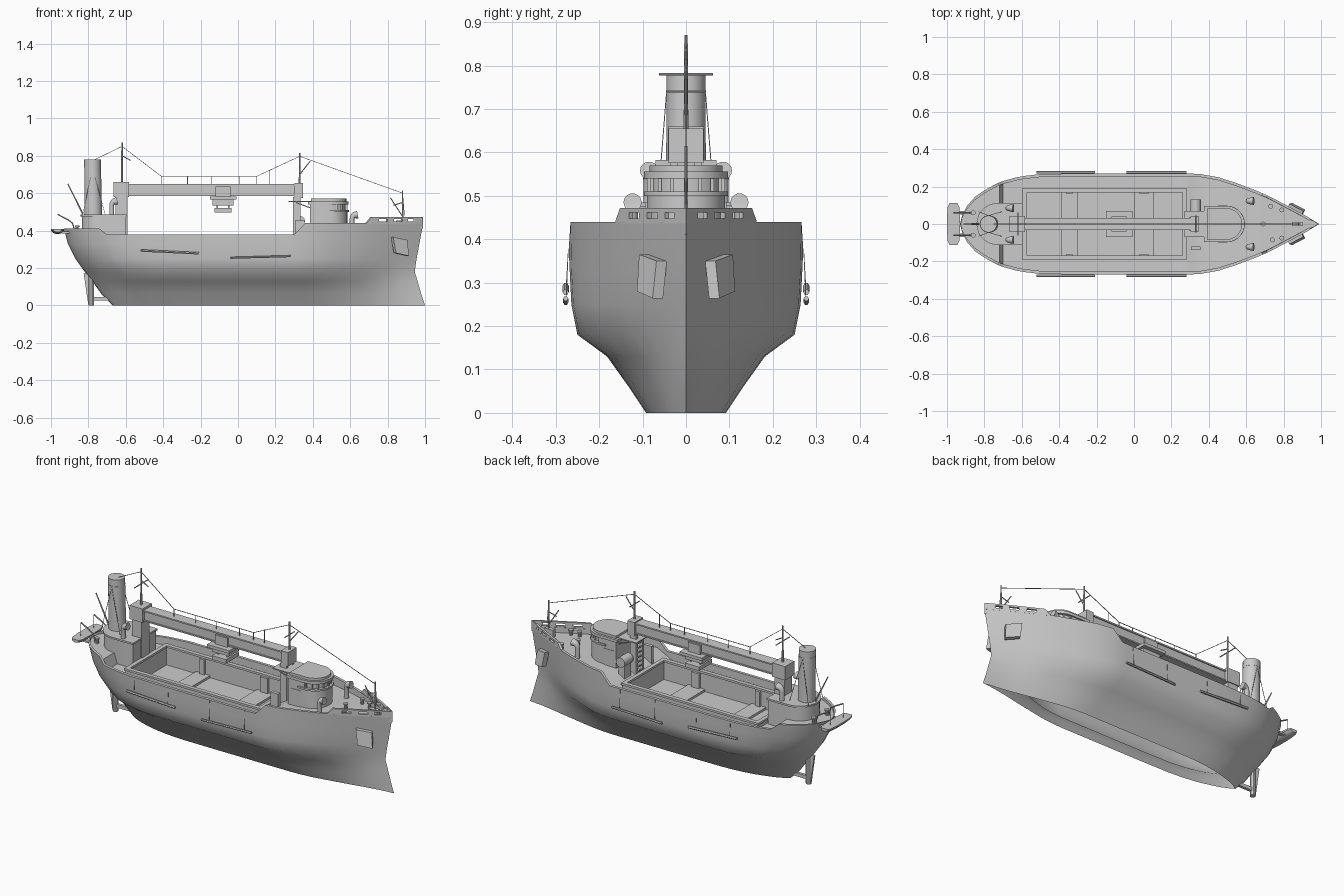
import bpy, bmesh, math
from mathutils import Vector as V

if "Cube" in bpy.data.objects:
    bpy.data.objects.remove(bpy.data.objects["Cube"])


def finish(name, bm, mirror=False, smooth=True, angle=30):
    bmesh.ops.remove_doubles(bm, verts=bm.verts, dist=1e-5)
    bmesh.ops.dissolve_degenerate(bm, edges=bm.edges, dist=1e-5)
    bmesh.ops.recalc_face_normals(bm, faces=bm.faces)
    me = bpy.data.meshes.new(name)
    bm.to_mesh(me)
    bm.free()
    ob = bpy.data.objects.new(name, me)
    bpy.context.collection.objects.link(ob)
    if smooth:
        bpy.ops.object.select_all(action='DESELECT')
        ob.select_set(True)
        bpy.context.view_layer.objects.active = ob
        bpy.ops.object.shade_smooth_by_angle(angle=math.radians(angle))
    if mirror:
        ob.modifiers.new("mirror", 'MIRROR').use_axis = (False, True, False)
    return ob


def prism(bm, pts, z0, z1):
    lo = [bm.verts.new((x, y, z0)) for x, y in pts]
    hi = [bm.verts.new((x, y, z1)) for x, y in pts]
    bm.faces.new(lo)
    bm.faces.new(hi)
    for i in range(len(pts)):
        j = i - 1
        bm.faces.new((lo[j], lo[i], hi[i], hi[j]))


def box(bm, x0, x1, y0, y1, z0, z1):
    prism(bm, [(x0, y0), (x1, y0), (x1, y1), (x0, y1)], z0, z1)


def slab(bm, pts, vec):
    """Thicken a polygon along vec."""
    f = bm.faces.new([bm.verts.new(p) for p in pts])
    r = bmesh.ops.extrude_face_region(bm, geom=[f], use_keep_orig=True)
    bmesh.ops.translate(bm, vec=vec, verts=[v for v in r['geom'] if isinstance(v, bmesh.types.BMVert)])


def tube(bm, pts, radii, n=8):
    """Sweep an n-sided ring along pts."""
    pts = [V(p) for p in pts]
    if not isinstance(radii, (list, tuple)):
        radii = [radii] * len(pts)
    rings = []
    for i, p in enumerate(pts):
        d = (pts[min(i + 1, len(pts) - 1)] - pts[max(i - 1, 0)]).normalized()
        u = d.cross(V((1, 0, 0)) if abs(d.y) > .9 else V((0, 1, 0))).normalized()
        w = d.cross(u)
        rings.append([bm.verts.new(p + (u * math.cos(a) + w * math.sin(a)) * radii[i])
                      for a in [2 * math.pi * (k + .5) / n for k in range(n)]])
    bm.faces.new(rings[0])
    bm.faces.new(rings[-1])
    for a, b in zip(rings, rings[1:]):
        for k in range(n):
            bm.faces.new((a[k - 1], a[k], b[k], b[k - 1]))


def u_shape(x0, xc, r, n=14):
    """Plan outline with a square end at x0 and a round end about xc."""
    arc = [(xc + r * math.cos(a), r * math.sin(a))
           for a in [-math.pi / 2 + math.pi * k / n for k in range(n + 1)]]
    return [(x0, -r)] + arc + [(x0, r)]


# Hull: half lofted from waterlines (open below), then rail, bulwark and deck; mirrored
outline = [(-.93, 0), (-.918, .05), (-.89, .10), (-.85, .145), (-.8, .18), (-.74, .213), (-.72, .222),
           (-.70, .23), (-.63, .249), (-.585, .257), (-.5, .267), (-.3, .27), (0, .27), (.2, .27),
           (.27, .27), (.30, .27), (.36, .266), (.45, .25), (.55, .218), (.65, .18),
           (.72, .15), (.8, .108), (.9, .055), (.99, 0)]
lines = [(0, -.67, 1.0, .092, 1.5), (.06, -.73, .98, .132, 1.4), (.13, -.78, .96, .182, 1.3),
         (.18, -.82, .945, .25, 1.25), (.25, -.87, .955, .264, 1.12), (.33, -.91, .97, .268, 1.05)]
HX0, HX1, HY = -.585, .27, .18


def lerp(table, x):
    for (a, p), (b, q) in zip(table, table[1:]):
        if x <= b:
            return p + (q - p) * max(0, x - a) / (b - a)
    return table[-1][1]


def sheer(x):
    return lerp([(-.74, .41), (-.70, .378), (.30, .378), (.36, .44)], x)


def deck_z(x):
    return lerp([(-.72, .395), (-.70, .335), (.27, .335), (.36, .385), (.72, .41)], x)


bm = bmesh.new()
rows = []
for x, y in outline:
    t = (x + .93) / 1.92
    row = [(xs + t * (xb - xs), w * (y / .27) ** p, z) for z, xs, xb, w, p in lines]
    yi, dz = max(0, y - .016), deck_z(x)
    row += [(x, y, sheer(x)), (x, yi, sheer(x)), (x, yi, dz), (x, min(HY, yi), dz), (x, 0, dz)]
    rows.append([bm.verts.new(c) for c in row])
for i in range(len(rows) - 1):
    a, b = rows[i], rows[i + 1]
    in_hold = HX0 - .001 < outline[i][0] and outline[i + 1][0] < HX1 + .001
    for k in range(len(a) - 1):
        if not (in_hold and k == len(a) - 2):
            bm.faces.new((a[k], b[k], b[k + 1], a[k + 1]))
hull = finish("hull", bm, True, angle=48)
for e in hull.data.edges:  # crisp stem
    if all(abs(hull.data.vertices[v].co.y) < 1e-5 and hull.data.vertices[v].co.x > .9 for v in e.vertices):
        e.use_edge_sharp = True

# Cargo hold: floor, coaming walls, rim and cross frames
bm = bmesh.new()
box(bm, HX0, HX1, -HY, HY, .245, .255)
for z0, z1, o in ((.25, .37, .006), (.358, .37, .012)):
    for s in (-1, 1):
        box(bm, HX0 - o, HX1 + o, s * HY - o, s * HY + o, z0, z1)
    for x in (HX0, HX1):
        box(bm, x - o, x + o, -HY, HY, z0, z1)
for x0, x1 in ((-.39, -.30), (0, .107)):
    box(bm, x0, x1, -HY, HY, .25, .268)
    for s in (-1, 1):
        box(bm, x0 + .03, x1 - .03, s * .17 - .01, s * .17 + .01, .255, .355)
finish("cargo_hold", bm, smooth=False)

# Slotted bow bulwark
bm = bmesh.new()
xs = (.69, .715, .755, .80, .835, .88, .91, .945, .99)
for i, (xa, xb) in enumerate(zip(xs, xs[1:])):
    ya, yb = lerp(outline, xa), lerp(outline, xb)
    top_a = .441 if i == 0 else .472
    slot = i in (2, 4, 6)
    for lo, ha, hb in (((.436, .448, .448), (.462, .472, .472)) if slot else ((.436, top_a, .472),)):
        slab(bm, [(xa, ya, lo), (xb, yb, lo), (xb, yb, hb), (xa, ya, ha)], (-.008, -min(.01, .6 * yb), 0))
finish("bow_bulwark", bm, True, False)

# Rudder and heel bar
bm = bmesh.new()
box(bm, -.78, -.66, -.008, .008, .025, .045)
tube(bm, [(-.785, 0, 0), (-.785, 0, .2)], .015, 8)
slab(bm, [(x, -.006, z) for x, z in ((-.80, 0), (-.78, 0), (-.765, .19), (-.825, .17))], (0, .012, 0))
finish("rudder", bm)

# Side fenders with hanging ropes
bm = bmesh.new()
for x0, x1, z0, z1, r in ((-.52, -.21, .293, .278, .007), (-.04, .28, .254, .263, .006)):
    tube(bm, [(x0, .277, z0), (x1, .277, z1)], r, 6)
    for t in (.15, .85):
        x = x0 + t * (x1 - x0)
        tube(bm, [(x, .276, z0 + t * (z1 - z0)), (x, .271, .378)], .001, 4)
finish("side_fenders", bm, True)

# Anchor plates on the bow
bm = bmesh.new()
slab(bm, [(.845, .113, .28), (.915, .077, .264), (.905, .068, .35), (.83, .108, .365)], (-.012, -.024, 0))
finish("anchor_plates", bm, True, False)

# Aft deckhouse and funnel
bm = bmesh.new()
prism(bm, [(-x, y) for x, y in u_shape(.60, .73, .105)], .33, .475)
prism(bm, [(-x, y) for x, y in u_shape(.595, .73, .112)], .475, .485)
finish("aft_deckhouse", bm)
bm = bmesh.new()
tube(bm, [(-.773, 0, .48), (-.778, 0, .777), (-.778, 0, .78), (-.778, 0, .779), (-.778, 0, .70)],
     [.047, .045, .045, .039, .037], 20)
tube(bm, [(-.778, 0, .738), (-.778, 0, .742)], .0465, 20)
for s in (-1, 1):
    for x in (-.83, -.71):
        tube(bm, [(-.778, s * .045, .735), (x, s * .065, .485)], .0015, 4)
finish("funnel", bm)

# Bridge house with rounded front and window band
bm = bmesh.new()
for x0, r, z0, z1 in ((.385, .09, .37, .50), (.45, .098, .50, .51), (.385, .082, .51, .54),
                      (.375, .097, .54, .556), (.39, .084, .556, .570)):
    prism(bm, u_shape(x0, .495, r), z0, z1)
box(bm, .385, .49, -.09, .09, .50, .545)
for k in range(9):
    a = math.radians(-90 + 22.5 * k)
    tube(bm, [(.495 + .085 * math.cos(a), .085 * math.sin(a), z) for z in (.505, .545)], .006, 4)
box(bm, .27, .40, -.07, .07, .552, .558)
for s in (-1, 1):
    box(bm, .40, .465, s * .09 - .003, s * .09 + .003, .39, .485)
    tube(bm, [(.31, s * .065, .55), (.39, s * .065, .52)], .004, 4)
finish("bridge_house", bm)

# Overhead crane gantry: beam, aft leg, forward leg pair with ladder
bm = bmesh.new()
box(bm, -.60, .31, -.026, .026, .59, .64)
box(bm, -.60, .31, -.032, .032, .64, .648)
box(bm, -.60, .31, -.032, .032, .585, .592)
box(bm, -.665, -.582, -.042, .042, .58, .66)
box(bm, -.655, -.592, -.036, .036, .33, .58)
box(bm, .303, .348, -.04, .04, .575, .655)
for s in (-1, 1):
    box(bm, .294, .335, s * .028 - .008, s * .028 + .008, .33, .58)
for k in range(8):
    box(bm, .297, .303, -.025, .025, .36 + k * .027, .365 + k * .027)
finish("crane_gantry", bm, smooth=False)

# Crane trolley and hanging cab
bm = bmesh.new()
for s in (-1, 1):
    box(bm, -.12, -.04, s * .036 - .005, s * .036 + .005, .57, .635)
box(bm, -.15, -.008, -.07, .07, .565, .582)
box(bm, -.135, -.025, -.045, .045, .535, .565)
box(bm, -.125, -.035, -.06, .06, .497, .52)
for x in (-.11, -.05):
    box(bm, x - .004, x + .004, -.03, .03, .515, .54)
finish("crane_trolley", bm, smooth=False)

# Masts with spars
bm = bmesh.new()
for x, z0, z1, r in ((-.62, .65, .87, .006), (.33, .65, .815, .006), (.88, .40, .615, .005)):
    tube(bm, [(x, 0, z0), (x, 0, z1)], [r, r * .7], 8)
for x, z, w in ((-.62, .78, .062), (.33, .74, .045)):
    tube(bm, [(x, -w, z), (x, w, z)], .003, 6)
for a, b in (((-.62, .80), (-.575, .775)), ((.33, .70), (.385, .77)), ((.88, .475), (.815, .575)),
             ((.88, .55), (.83, .535))):
    tube(bm, [(a[0], 0, a[1]), (b[0], 0, b[1])], .003, 6)
tube(bm, [(-.83, 0, .49), (-.91, 0, .65)], [.005, .003], 6)
finish("masts", bm)

# Rigging wires and stanchions above the beam
bm = bmesh.new()
wire = [(-.775, .775), (-.62, .85), (-.41, .69), (.10, .69), (.33, .797), (.88, .60), (.89, .48)]
for (xa, za), (xb, zb) in zip(wire, wire[1:]):
    tube(bm, [(xa, 0, za), (xb, 0, zb)], .002, 4)
for x, z in ((-.41, .69), (-.27, .69), (-.14, .69), (.01, .69), (.10, .69), (.17, .725)):
    tube(bm, [(x, 0, .645), (x, 0, z)], .002, 4)
finish("rigging", bm)

# Cowl ventilators facing the bow
bm = bmesh.new()
for x, y, z0, z1 in ((-.675, .085, .48, .555), (.61, .123, .39, .482)):
    tube(bm, [(x, y, z0), (x, y, z1 - .02), (x + .003, y, z1 - .008), (x + .012, y, z1), (x + .03, y, z1 + .003),
              (x + .028, y, z1 + .003), (x + .016, y, z1)], [.013, .013, .015, .018, .021, .018, .012], 14)
finish("cowl_vents", bm, True)

# Deck winch, bollards and windlass
bm = bmesh.new()
tube(bm, [(.33, .05, .45), (.33, .13, .45)], .028, 14)
box(bm, .31, .35, .06, .12, .33, .45)
box(bm, .305, .355, -.14, -.12, .33, .455)
for x, y in ((.73, .095), (.74, -.085), (.79, -.075), (.79, .075), (.69, 0), (-.86, .06), (-.86, -.06)):
    z = deck_z(x)
    tube(bm, [(x, y, z), (x, y, z + .024), (x, y, z + .025), (x, y, z + .032)], [.009, .009, .013, .013], 10)
box(bm, .845, .90, -.012, .012, .41, .455)
finish("deck_fittings", bm)

# Stern boat, davits and falls
bm = bmesh.new()
tube(bm, [(-.965, y, .405) for y in (-.112, -.09, -.04, .04, .09, .112)], [.022, .032, .036, .036, .032, .022], 12)
for v in bm.verts:
    v.co.z = .405 + (v.co.z - .405) * .65 if v.co.z < .405 else .408
finish("stern_boat", bm)
bm = bmesh.new()
tube(bm, [(-.87, .06, .39), (-.885, .06, .44), (-.91, .06, .458), (-.965, .06, .487)], .004, 6)
tube(bm, [(-.965, .06, .487), (-.965, .06, .40)], .0015, 4)
box(bm, -.945, -.89, .05, .07, .385, .395)
finish("boat_davits", bm, True)
